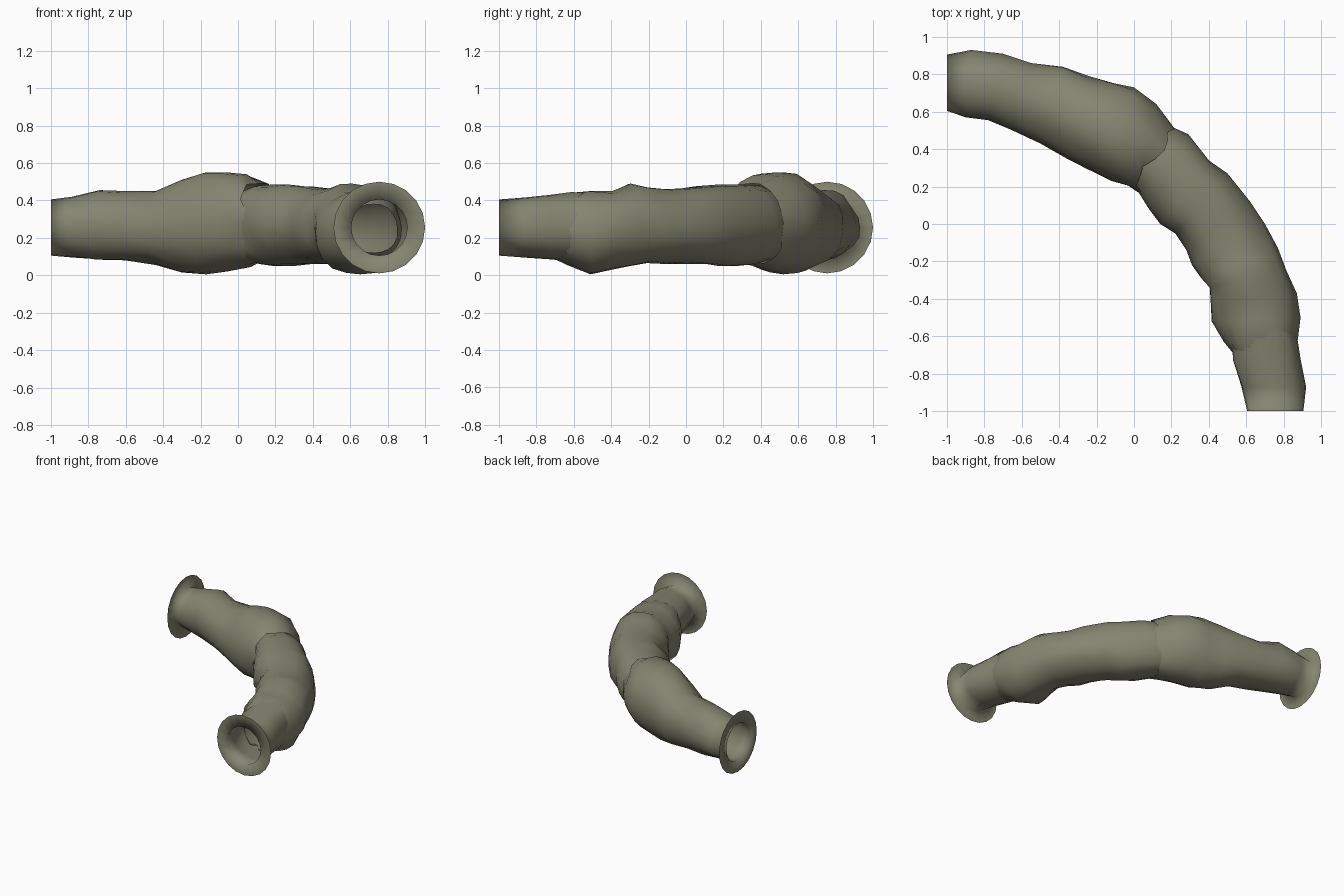
import bpy, bmesh, math, random
from mathutils import Vector, noise

if "Cube" in bpy.data.objects:
    bpy.data.objects.remove(bpy.data.objects["Cube"])

random.seed(4)
SIDES = 20

rock = bpy.data.materials.new("mossy grey rock")
rock.diffuse_color = (0.235, 0.235, 0.165, 1)
rock.use_nodes = True
rock.node_tree.nodes["Principled BSDF"].inputs["Base Color"].default_value = rock.diffuse_color


def section(name, stations, ragged=(), flange=None):
    """Loft rings; a station is outer x, y, inner x, y, bottom z, top z."""
    bm = bmesh.new()
    rings = []
    if flange:  # flat round lip around the mouth
        c, side = flange
        rings.append([bm.verts.new(c + side * 0.245 * math.cos(a) + Vector((0, 0, 0.245 * math.sin(a))))
                      for a in (2 * math.pi * i / SIDES for i in range(SIDES))])
    for n, (ox, oy, ix, iy, lo, hi) in enumerate(stations):
        out, inn = Vector((ox, oy, 0)), Vector((ix, iy, 0))
        mid, half = (out + inn) / 2, (out - inn) / 2
        mid.z = (lo + hi) / 2
        along = Vector((-half.y, half.x, 0)).normalized()
        ring = []
        for i in range(SIDES):
            a = 2 * math.pi * i / SIDES
            p = mid + half * math.cos(a) + Vector((0, 0, (hi - lo) / 2 * math.sin(a)))
            if not (flange and n == 0):
                # rocky unevenness, strongest between the measured extremes
                k = abs(math.sin(2 * a))
                p += (p - mid) * (0.13 * k * noise.noise(p * 6) + 0.02 * k)
                if n in ragged:
                    p += along * random.uniform(-0.04, 0.04)
            ring.append(bm.verts.new(p))
        rings.append(ring)
    for a, b in zip(rings, rings[1:]):
        for i in range(SIDES):
            j = (i + 1) % SIDES
            bm.faces.new((a[i], a[j], b[j], b[i]))
    bmesh.ops.recalc_face_normals(bm, faces=bm.faces)
    # the tube is open, so make sure that the walls face outward
    f = bm.faces[-1]
    o = sum((v.co for v in rings[-1]), Vector()) / SIDES
    if f.normal.dot(f.calc_center_median() - o) < 0:
        bmesh.ops.reverse_faces(bm, faces=bm.faces)
    for f in bm.faces:
        f.smooth = True
    me = bpy.data.meshes.new(name)
    bm.to_mesh(me)
    bm.free()
    me.materials.append(rock)
    ob = bpy.data.objects.new(name, me)
    bpy.context.collection.objects.link(ob)


# left mouth and the wide bulge
section("left_tunnel_section", [
    (-1.00, .905, -1.00, .605, .105, .405),
    (-.87, .93, -.90, .57, .095, .42),
    (-.70, .91, -.78, .555, .085, .455),
    (-.55, .86, -.66, .505, .08, .45),
    (-.38, .84, -.50, .43, .055, .45),
    (-.24, .79, -.36, .35, .015, .51),
    (-.10, .75, -.24, .29, .005, .55),
    (.00, .73, -.12, .23, .02, .55),
    (.12, .64, -.03, .205, .04, .54),
    (.19, .53, .02, .17, .06, .49),
], ragged=(9,), flange=(Vector((-1, .755, .255)), Vector((0, 1, 0))))

# middle bend, both ends tucked inside its neighbours
section("middle_tunnel_section", [
    (.01, .62, -.09, .32, .10, .42),
    (.20, .52, .03, .16, .06, .48),
    (.29, .48, .08, .08, .05, .485),
    (.40, .34, .14, .00, .05, .485),
    (.50, .27, .22, -.05, .06, .475),
    (.62, .12, .28, -.14, .06, .465),
    (.70, .00, .31, -.22, .06, .46),
    (.77, -.13, .36, -.29, .065, .47),
    (.815, -.25, .405, -.34, .05, .49),
    (.87, -.37, .41, -.42, .03, .45),
    (.89, -.50, .415, -.52, .005, .45),
    (.875, -.62, .48, -.63, .05, .44),
    (.85, -.74, .60, -.76, .12, .38),
], ragged=(0, 12))

# front mouth collar
section("front_tunnel_section", [
    (.905, -1.00, .605, -1.00, .105, .405),
    (.92, -.87, .575, -.87, .095, .415),
    (.89, -.72, .53, -.73, .085, .43),
    (.87, -.58, .52, -.58, .07, .445),
], ragged=(3,), flange=(Vector((.755, -1, .255)), Vector((1, 0, 0))))
